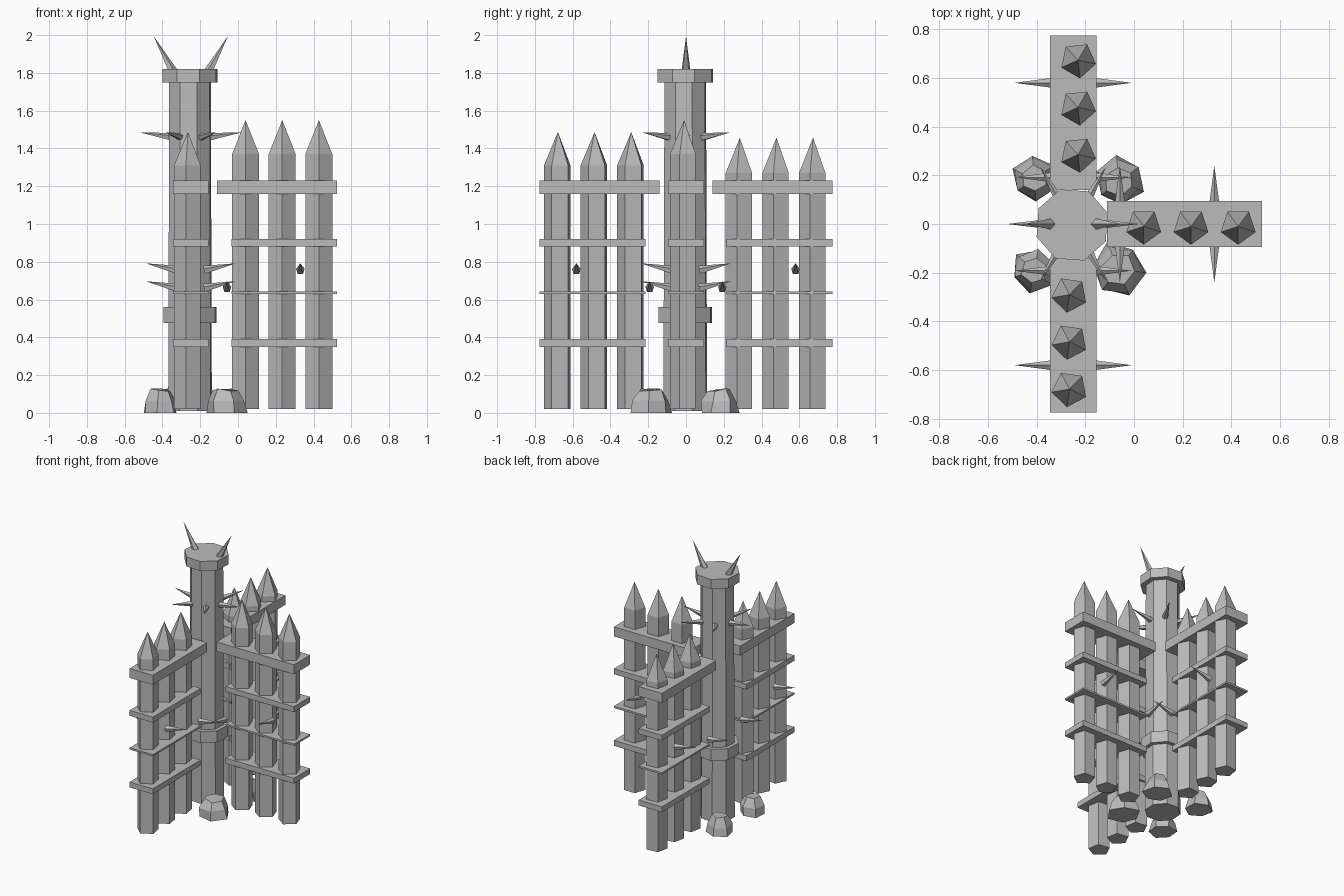
import bpy, bmesh, math, random
from mathutils import Vector, Matrix

if "Cube" in bpy.data.objects:
    bpy.data.objects.remove(bpy.data.objects["Cube"])

random.seed(4)
POST_X = -0.25

grey = bpy.data.materials.new("weathered_grey")
grey.use_nodes = True
grey.diffuse_color = (0.5, 0.5, 0.5, 1)
grey.node_tree.nodes["Principled BSDF"].inputs["Base Color"].default_value = (0.5, 0.5, 0.5, 1)


def finish(name, bm):
    bmesh.ops.recalc_face_normals(bm, faces=bm.faces)
    mesh = bpy.data.meshes.new(name)
    bm.to_mesh(mesh)
    bm.free()
    mesh.materials.append(grey)
    obj = bpy.data.objects.new(name, mesh)
    bpy.context.collection.objects.link(obj)
    return obj


def lathe(name, centre, profile, sides, turn, jitter=0.0):
    """Stack flat-sided rings of (radius, height); radius 0 makes a point."""
    bm = bmesh.new()
    rings = []
    for radius, z in profile:
        count = sides if radius else 1
        ring = []
        for i in range(count):
            a = math.radians(turn) + math.tau * i / sides
            r = radius * (1 + random.uniform(-jitter, jitter))
            lift = random.uniform(-jitter, jitter) * 0.08 if z > 0 else 0
            ring.append(bm.verts.new((centre[0] + r * math.cos(a),
                                      centre[1] + r * math.sin(a), z + lift)))
        rings.append(ring)
    bm.faces.new(rings[0])
    for low, high in zip(rings, rings[1:]):
        for i in range(sides):
            j = (i + 1) % sides
            if len(high) == 1:
                bm.faces.new((low[i], low[j], high[0]))
            else:
                bm.faces.new((low[i], low[j], high[j], high[i]))
    if len(rings[-1]) > 1:
        bm.faces.new(rings[-1])
    return finish(name, bm)


def box(name, low, high):
    low, high = Vector(low), Vector(high)
    bm = bmesh.new()
    bmesh.ops.create_cube(bm, size=1, matrix=Matrix.Translation((low + high) / 2)
                          @ Matrix.Diagonal((high - low).to_4d()))
    return finish(name, bm)


def spike(name, base, tip, radius=0.024):
    base, tip = Vector(base), Vector(tip)
    axis = tip - base
    bm = bmesh.new()
    bmesh.ops.create_cone(bm, cap_ends=True, segments=5, radius1=radius, radius2=0,
                          depth=axis.length,
                          matrix=Matrix.Translation((base + tip) / 2)
                          @ axis.to_track_quat("Z", "Y").to_matrix().to_4x4())
    return finish(name, bm)


# Central post with collar and cap
post = (POST_X - 0.004, -0.004)
lathe("post", post, [(0.122, 0.01), (0.116, 1.76)], 8, 18.5)
lathe("post_collar", post, [(0.149, 0.475), (0.149, 0.56)], 8, 18.5)
lathe("post_cap", post, [(0.154, 1.75), (0.154, 1.82)], 8, 18.5)

# Horns on the cap
for side, label in ((-1, "right"), (1, "left")):
    spike(f"{label}_horn", (POST_X + side * 0.085, 0, 1.79),
          (POST_X + side * 0.197, 0, 1.995), 0.027)

# Ring of thorns near the top of the post
for i in range(6):
    a = math.tau * i / 6
    c, s = math.cos(a), math.sin(a)
    spike(f"post_thorn_{i}", (POST_X + 0.1 * c, 0.1 * s, 1.46),
          (POST_X + 0.27 * c, 0.27 * s, 1.485), 0.022)

# Fence wings: outward direction, stake offset sideways, stake shoulder and tip heights
wings = {
    "left": (Vector((1, 0, 0)), Vector((0, -0.01, 0)), 1.37, 1.55, 0.29, 0),
    "front": (Vector((0, -1, 0)), Vector((-0.015, 0, 0)), 1.31, 1.487, 0.29, -8),
    "back": (Vector((0, 1, 0)), Vector((0.02, 0, 0)), 1.27, 1.457, 0.285, 6),
}
rails = {"top": (1.16, 1.23, 0.14), "upper": (0.88, 0.92, 0.215),
         "middle": (0.63, 0.643, 0.215), "lower": (0.35, 0.39, 0.215)}
for wing, (out, shift, shoulder, peak, first, turn) in wings.items():
    across = Vector((abs(out.y), abs(out.x), 0))
    origin = Vector((POST_X, 0, 0))

    # Pointed stakes
    for i in range(3):
        centre = origin + out * (first + 0.194 * i) + shift
        lathe(f"{wing}_stake_{i}", centre,
              [(0.075, 0.02), (0.075, shoulder), (0, peak)], 5, 270 + turn)

    # Cross rails
    for rail, (z0, z1, start) in rails.items():
        a = origin + out * start - across * 0.095
        b = origin + out * 0.775 + across * 0.095
        low = (min(a.x, b.x), min(a.y, b.y), z0)
        high = (max(a.x, b.x), max(a.y, b.y), z1)
        box(f"{wing}_{rail}_rail", low, high)

    # Thorns on both sides of the fence
    for along, z in ((0.58, 0.755), (0.192, 0.66)):
        for side in (-1, 1):
            p = origin + out * along
            spike(f"{wing}_thorn", p + across * side * 0.07 + Vector((0, 0, z)),
                  p + across * side * 0.24 + Vector((0, 0, z + 0.037)))

# Rocks around the foot of the post
for x, y, r in ((-0.41, 0.185, 0.09), (-0.06, 0.175, 0.1),
                (-0.41, -0.19, 0.09), (-0.065, -0.185, 0.11)):
    lathe("rock", (x, y), [(r, 0), (r * 0.9, 0.06), (r * 0.6, 0.122)], 6,
          random.uniform(0, 60), 0.1)
